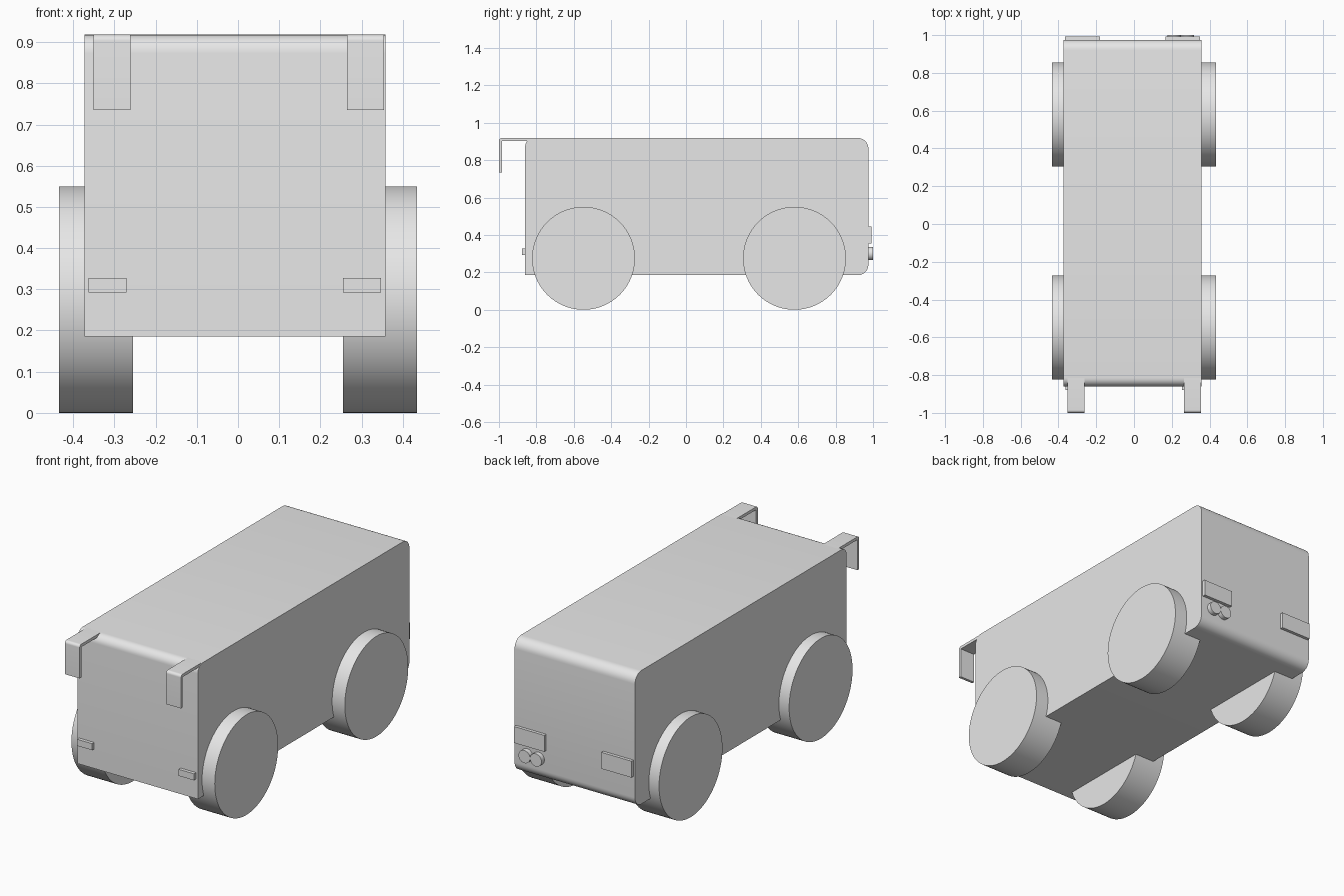
import bpy, math
from math import pi, cos, sin

cube = bpy.data.objects.get("Cube")
if cube:
    bpy.data.objects.remove(cube, do_unlink=True)

grey = bpy.data.materials.new("light_grey")
grey.use_nodes = True
colour = (0.8, 0.8, 0.8, 1)
grey.diffuse_color = colour
grey.node_tree.nodes["Principled BSDF"].inputs["Base Color"].default_value = colour


def finish(ob):
    ob.data.materials.append(grey)
    bpy.ops.object.select_all(action='DESELECT')
    ob.select_set(True)
    bpy.context.view_layer.objects.active = ob
    bpy.ops.object.shade_smooth_by_angle(angle=math.radians(30))


def extrude(name, corners, x0, x1, steps=8):
    """Extrude a counter-clockwise (y, z, radius, start angle) outline along x."""
    outline = []
    for y, z, r, start in corners:
        if r == 0:
            outline.append((y, z))
            continue
        # shift from the square corner to the centre of its rounding arc
        mid = start + pi / 4
        cy = y - r * math.copysign(1, cos(mid))
        cz = z - r * math.copysign(1, sin(mid))
        for i in range(steps + 1):
            a = start + pi / 2 * i / steps
            outline.append((cy + r * cos(a), cz + r * sin(a)))
    n = len(outline)
    verts = [(x, y, z) for x in (x0, x1) for y, z in outline]
    faces = [tuple(reversed(range(n))), tuple(range(n, 2 * n))]
    faces += [(i, (i + 1) % n, n + (i + 1) % n, n + i) for i in range(n)]
    mesh = bpy.data.meshes.new(name)
    mesh.from_pydata(verts, [], faces)
    ob = bpy.data.objects.new(name, mesh)
    bpy.context.collection.objects.link(ob)
    finish(ob)


def box(name, x, y, z):
    extrude(name, [(y[0], z[0], 0, 0), (y[1], z[0], 0, 0),
                   (y[1], z[1], 0, 0), (y[0], z[1], 0, 0)], *x)


def cylinder(name, radius, depth, centre, axis, sides):
    rot = (0, pi / 2, 0) if axis == 'X' else (pi / 2, 0, 0)
    bpy.ops.mesh.primitive_cylinder_add(vertices=sides, radius=radius, depth=depth,
                                        location=centre, rotation=rot)
    ob = bpy.context.object
    ob.name = name
    finish(ob)


# Body with rounded rear edges and front roof edge
FRONT, BACK, BOTTOM, TOP = -0.86, 0.975, 0.185, 0.918
extrude("body", [(FRONT, BOTTOM, 0, 0), (BACK, BOTTOM, 0.055, -pi / 2),
                 (BACK, TOP, 0.055, 0), (FRONT, TOP, 0.045, pi / 2)], -0.373, 0.358)

# Wheels
for side, sx in (("right", -1), ("left", 1)):
    for end, y in (("front", -0.548), ("back", 0.58)):
        cylinder(f"{end}_{side}_wheel", 0.275, 0.18, (sx * 0.345, y, 0.275), 'X', 96)

# Mirrors: a roof arm with a hanging plate in front
for side, x in (("right", -0.306), ("left", 0.309)):
    extrude(f"{side}_mirror", [(-1.0, 0.735, 0, 0), (-0.985, 0.735, 0, 0),
                               (-0.985, 0.902, 0, 0), (-0.81, 0.902, 0, 0),
                               (-0.81, TOP, 0, 0), (-1.0, TOP, 0.015, pi / 2)],
            x - 0.045, x + 0.045)

# Front lamps
for side, x in (("right", -0.317), ("left", 0.301)):
    box(f"{side}_front_lamp", (x - 0.046, x + 0.046), (-0.878, -0.85), (0.292, 0.328))

# Rear lamps
for side, x in (("right", -0.272), ("left", 0.258)):
    box(f"{side}_rear_lamp", (x - 0.092, x + 0.092), (0.965, 0.992), (0.355, 0.445))

# Twin exhaust tips
for name, x in (("outer", 0.282), ("inner", 0.212)):
    cylinder(f"{name}_exhaust_tip", 0.035, 0.04, (x, 0.98, 0.3), 'Y', 32)
